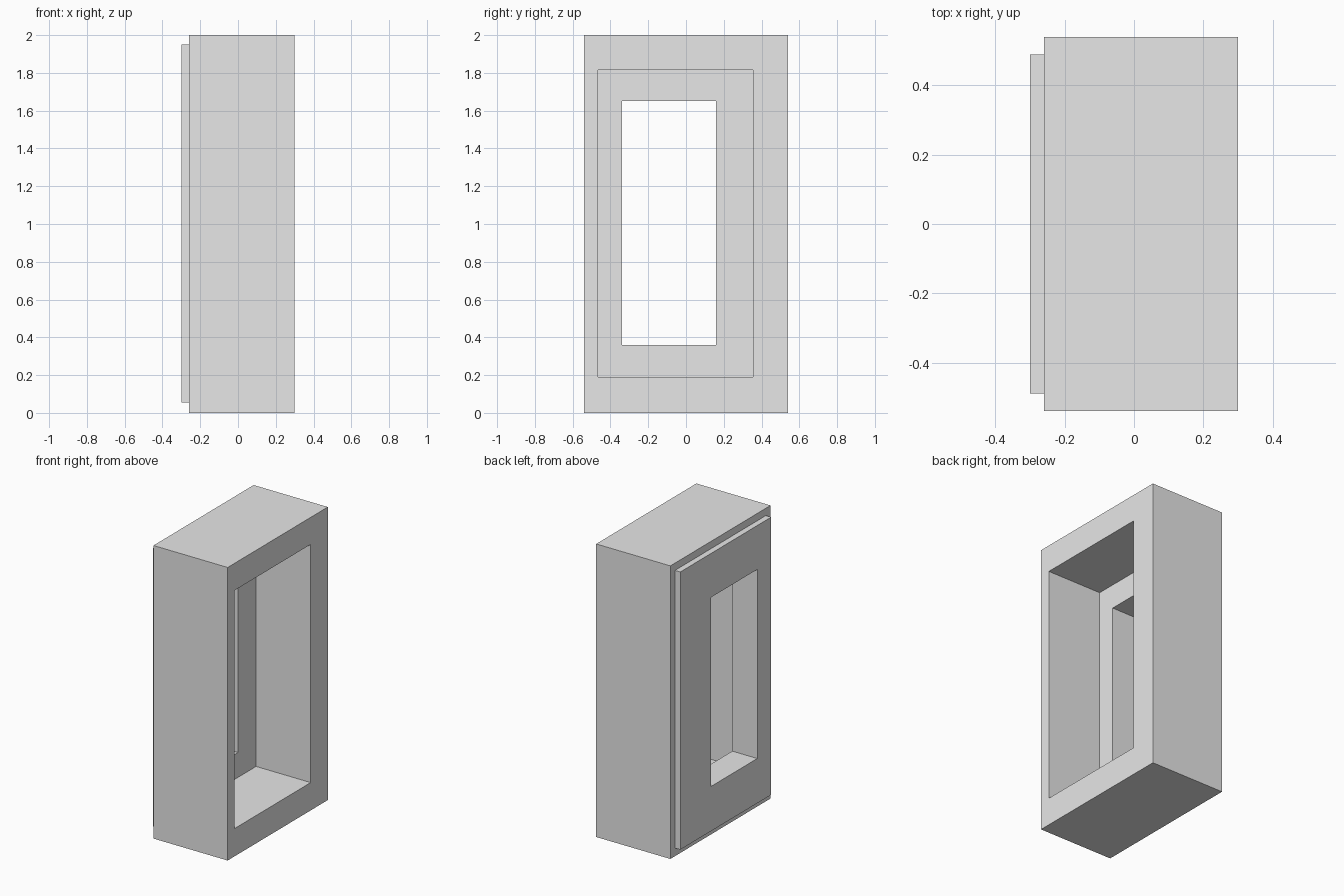
import bpy
import bmesh

cube = bpy.data.objects.get("Cube")
if cube:
    bpy.data.objects.remove(cube, do_unlink=True)

grey = bpy.data.materials.new("light grey")
grey.use_nodes = True
grey.diffuse_color = (0.8, 0.8, 0.8, 1)
grey.node_tree.nodes["Principled BSDF"].inputs["Base Color"].default_value = (0.8, 0.8, 0.8, 1)

# Rectangles in the y-z plane: y min, y max, z min, z max
BODY = (-0.54, 0.54, 0.0, 2.0)
PLATE = (-0.49, 0.49, 0.055, 1.95)
RECESS = (-0.465, 0.355, 0.19, 1.815)
WINDOW = (-0.34, 0.16, 0.36, 1.65)

# Walk of rectangular loops: outside, then back through the opening
LOOPS = [
    (0.30, RECESS), (0.30, BODY), (-0.26, BODY), (-0.26, PLATE),
    (-0.30, PLATE), (-0.30, WINDOW), (-0.112, WINDOW), (-0.112, RECESS),
]


def ring(bm, x, rect):
    y0, y1, z0, z1 = rect
    return [bm.verts.new((x, y, z))
            for y, z in ((y0, z0), (y1, z0), (y1, z1), (y0, z1))]


# Deep frame with a stepped opening and a raised back plate
bm = bmesh.new()
rings = [ring(bm, x, rect) for x, rect in LOOPS]
for a, b in zip(rings, rings[1:] + rings[:1]):
    for i in range(4):
        j = (i + 1) % 4
        bm.faces.new((a[i], a[j], b[j], b[i]))
bmesh.ops.recalc_face_normals(bm, faces=bm.faces)
mesh = bpy.data.meshes.new("window_frame")
bm.to_mesh(mesh)
bm.free()
mesh.materials.append(grey)
frame = bpy.data.objects.new("window_frame", mesh)
bpy.context.collection.objects.link(frame)
